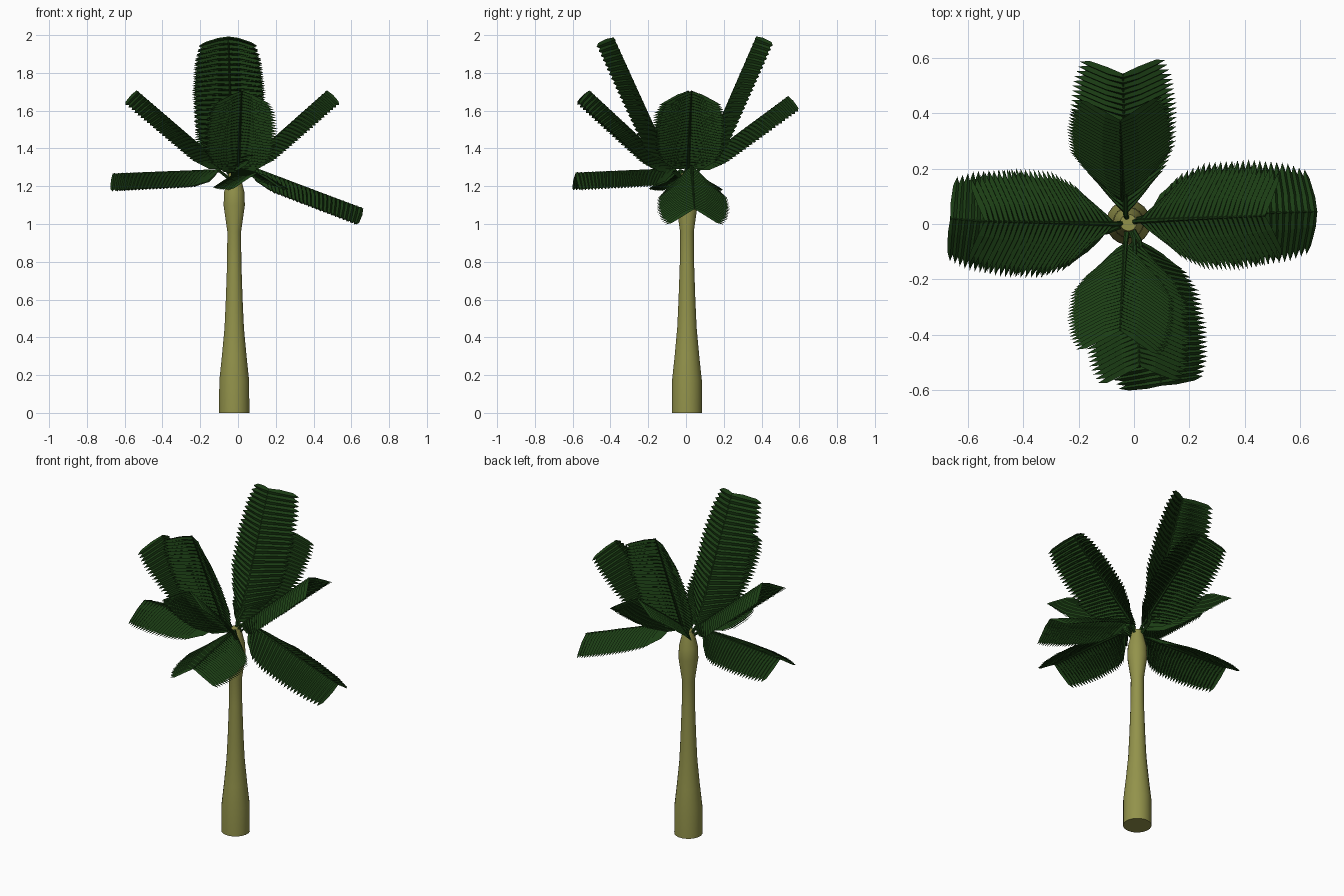
import bpy, bmesh, math
from mathutils import Vector

if "Cube" in bpy.data.objects:
    bpy.data.objects.remove(bpy.data.objects["Cube"])


def material(name, color):
    m = bpy.data.materials.new(name)
    m.diffuse_color = (*color, 1)
    m.use_nodes = True
    m.node_tree.nodes["Principled BSDF"].inputs["Base Color"].default_value = m.diffuse_color
    return m


BARK = material("bark", (0.29, 0.29, 0.07))
LEAF = material("leaf", (0.011, 0.047, 0.007))


def finish(name, bm, mat):
    me = bpy.data.meshes.new(name)
    bm.to_mesh(me)
    bm.free()
    me.materials.append(mat)
    ob = bpy.data.objects.new(name, me)
    bpy.context.collection.objects.link(ob)
    return ob


def loft(bm, rings):
    # closed tube through a list of vertex rings
    for a, b in zip(rings, rings[1:]):
        n = len(a)
        for i in range(n):
            bm.faces.new((a[i], a[(i + 1) % n], b[(i + 1) % n], b[i]))
    bm.faces.new(rings[0][::-1])
    bm.faces.new(rings[-1])


def tube(bm, points, radii, sides=6):
    d = (points[-1] - points[0]).normalized()
    u = d.orthogonal().normalized()
    v = d.cross(u)
    ang = [2 * math.pi * i / sides for i in range(sides)]
    loft(bm, [[bm.verts.new(p + r * (math.cos(a) * u + math.sin(a) * v)) for a in ang]
              for p, r in zip(points, radii)])


# Trunk: swollen foot, slim waist, bulged crown shaft
CENTRE = Vector((-0.02, 0.005, 0))
profile = [(0, 0.081), (0.17, 0.08), (0.3, 0.066), (0.45, 0.052), (0.6, 0.045), (0.8, 0.038),
           (0.96, 0.037), (1.1, 0.057), (1.17, 0.054), (1.27, 0.03)]
bm = bmesh.new()
tube(bm, [CENTRE + Vector((0, 0, z)) for z, r in profile], [r for z, r in profile], 20)
trunk = finish("trunk", bm, BARK)
bpy.context.view_layer.objects.active = trunk
trunk.select_set(True)
bpy.ops.object.shade_smooth_by_angle(angle=math.radians(30))


def lerp_table(t, table):
    for (t0, a), (t1, b) in zip(table, table[1:]):
        if t <= t1:
            return a + (b - a) * (t - t0) / (t1 - t0)
    return table[-1][1]


WIDTH = [(0, 0.09), (0.12, 0.15), (0.3, 0.188), (0.6, 0.195), (0.85, 0.18), (1, 0.15)]
DROP = [(0, 0.07), (0.15, 0.092), (1, 0.098)]
LEAFLETS = 26


def frond(name, base, tip):
    base, tip = Vector(base), Vector(tip)
    d = (tip - base).normalized()
    side = d.cross(Vector((0, 0, 1))).normalized()
    up = side.cross(d)
    length = (tip - base).length
    step = length / LEAFLETS
    bm = bmesh.new()
    # stalk and midrib
    tube(bm, [CENTRE + Vector((0, 0, 1.22)), base - up * 0.008, tip - up * 0.006],
         [0.012, 0.009, 0.003])
    # drooping pointed leaflets, each folded along a raised middle line
    for i in range(LEAFLETS):
        t = (i + 0.5) / LEAFLETS
        w, drop = lerp_table(t, WIDTH), lerp_table(t, DROP)
        sweep = 0.085 * (1 - t)
        for s in (-1, 1):
            def pt(f, fall, along, sink):
                return bm.verts.new(base + d * (t * length + sweep * f + along * step)
                                    + side * s * w * f - up * (sink + fall * drop))
            rows = [[pt(f, fall, a, sink) for a, sink in ((-h, fold), (0, 0), (h, fold))]
                    for f, fall, h, fold in ((0, 0, 0.5, 0.006), (0.35, 0.22, 0.7, 0.018),
                                             (0.78, 0.72, 0.55, 0.014))]
            for a, b in zip(rows, rows[1:]):
                bm.faces.new((a[0], a[1], b[1], b[0]))
                bm.faces.new((a[1], a[2], b[2], b[1]))
            end, last = pt(1, 1, 0, 0), rows[-1]
            bm.faces.new((last[0], last[1], end))
            bm.faces.new((last[1], last[2], end))
    return finish(name, bm, LEAF)


# Crown: midrib start and end of every frond
for name, base, tip in (
        ("frond_front_steep", (-0.03, -0.06, 1.28), (-0.05, -0.38, 1.99)),
        ("frond_front_middle", (0, -0.05, 1.28), (0.02, -0.51, 1.71)),
        ("frond_front_low", (0.02, -0.06, 1.295), (0.1, -0.585, 1.275)),
        ("frond_back_steep", (-0.04, 0.07, 1.3), (-0.05, 0.37, 1.995)),
        ("frond_back_middle", (-0.03, 0.03, 1.3), (-0.04, 0.54, 1.68)),
        ("frond_right_middle", (0.01, 0.01, 1.3), (0.47, 0.03, 1.71)),
        ("frond_right_low", (0.06, 0.03, 1.31), (0.665, 0.045, 1.085)),
        ("frond_left_middle", (-0.06, 0, 1.3), (-0.535, 0.01, 1.71)),
        ("frond_left_low", (-0.1, -0.03, 1.29), (-0.665, 0.02, 1.27))):
    frond(name, base, tip)
